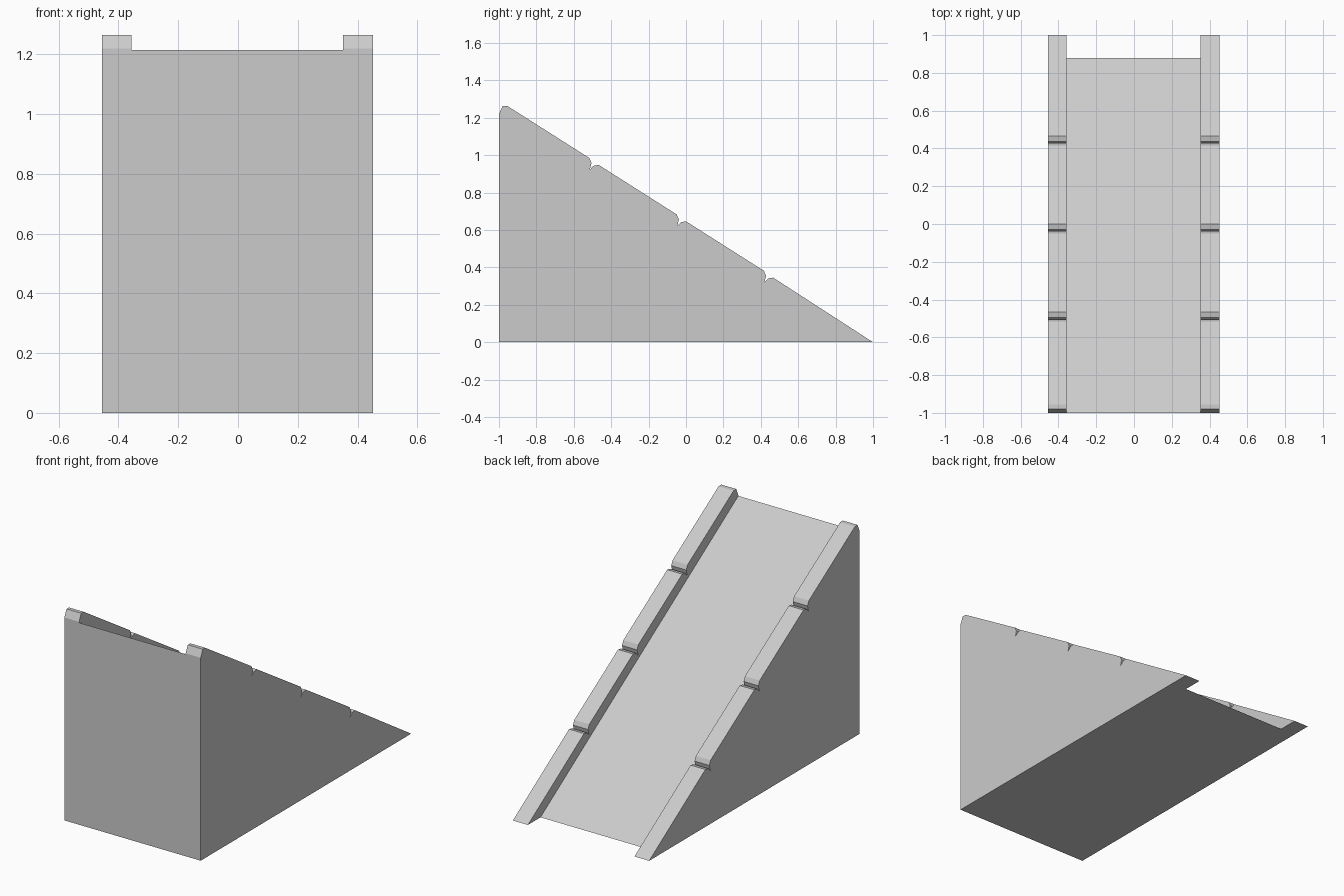
import bpy
import bmesh

if "Cube" in bpy.data.objects:
    bpy.data.objects.remove(bpy.data.objects["Cube"])

SLOPE = 0.646  # rise of the ramp per unit of run


def extrude_profile(name, profile, x0, x1):
    """Make a solid from a (y, z) outline swept along x."""
    bm = bmesh.new()
    face = bm.faces.new([bm.verts.new((x0, y, z)) for y, z in profile])
    result = bmesh.ops.extrude_face_region(bm, geom=[face])
    verts = [g for g in result["geom"] if isinstance(g, bmesh.types.BMVert)]
    bmesh.ops.translate(bm, verts=verts, vec=(x1 - x0, 0, 0))
    bmesh.ops.recalc_face_normals(bm, faces=bm.faces)
    mesh = bpy.data.meshes.new(name)
    bm.to_mesh(mesh)
    bm.free()
    obj = bpy.data.objects.new(name, mesh)
    bpy.context.collection.objects.link(obj)
    return obj


# Sloped centre slab
extrude_profile("ramp_body", [(-1, 0), (0.88, 0), (-1, 1.215)], -0.357, 0.352)

# Side wall outline: sloped coping stones separated by small notches
wall = [(-1, 0), (1, 0)]
for y in (0.416, -0.05, -0.517):
    z = (1 - y) * SLOPE
    wall += [(y + 0.05, z - 0.032),   # rounded top of the lower stone
             (y + 0.022, z - 0.037),
             (y + 0.003, z - 0.058),  # bottom of the groove
             (y + 0.012, z - 0.022),  # overhanging end of the upper stone
             (y, z + 0.005)]
wall += [(-0.955, 1.263), (-0.98, 1.264), (-1, 1.22)]

# Left and right side walls
extrude_profile("left_wall", wall, -0.455, -0.357)
extrude_profile("right_wall", wall, 0.352, 0.452)
